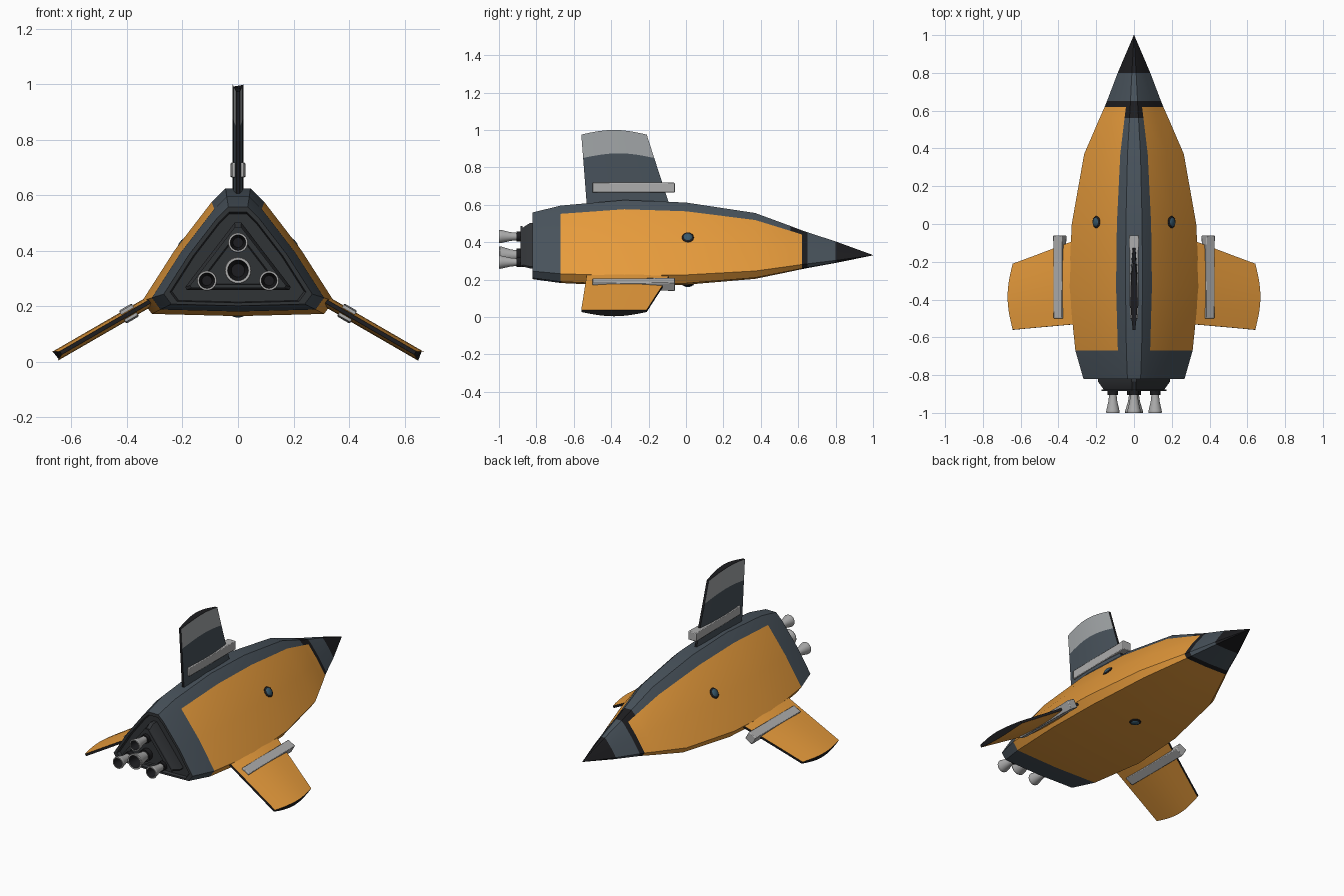
import bpy, bmesh
from math import sin, cos, pi, radians

if "Cube" in bpy.data.objects:
    bpy.data.objects.remove(bpy.data.objects["Cube"])

AXIS_Z = 0.33


def material(name, rgb):
    m = bpy.data.materials.new(name)
    m.diffuse_color = (*rgb, 1)
    m.use_nodes = True
    m.node_tree.nodes["Principled BSDF"].inputs["Base Color"].default_value = m.diffuse_color
    return m


ORANGE = material("orange_paint", (0.80, 0.33, 0.045))
SLATE = material("slate_paint", (0.065, 0.085, 0.105))
BLACK = material("black_trim", (0.012, 0.012, 0.014))
DARK = material("engine_dark", (0.03, 0.033, 0.037))
PALE = material("pale_grey", (0.36, 0.38, 0.39))
METAL = material("metal_grey", (0.42, 0.42, 0.42))
GLASS = material("window_glass", (0.04, 0.10, 0.15))


def loft(name, rings, mats, pick=lambda j, i: 0, caps=(0, 0), angle=28):
    """Skin closed rings of points; pick(ring, side) gives the material slot."""
    bm = bmesh.new()
    rows = [[bm.verts.new(p) for p in ring] for ring in rings]
    n = len(rows[0])
    for j in range(len(rows) - 1):
        for i in range(n):
            k = (i + 1) % n
            f = bm.faces.new((rows[j][i], rows[j][k], rows[j + 1][k], rows[j + 1][i]))
            f.material_index = pick(j, i)
    for row, slot in zip((rows[0], rows[-1]), caps):
        bm.faces.new(row).material_index = slot
    bmesh.ops.recalc_face_normals(bm, faces=bm.faces)
    me = bpy.data.meshes.new(name)
    bm.to_mesh(me)
    bm.free()
    for m in mats:
        me.materials.append(m)
    ob = bpy.data.objects.new(name, me)
    bpy.context.collection.objects.link(ob)
    smooth(ob, angle)
    return ob


def smooth(ob, angle):
    bpy.ops.object.select_all(action='DESELECT')
    ob.select_set(True)
    bpy.context.view_layer.objects.active = ob
    bpy.ops.object.shade_smooth_by_angle(angle=radians(angle))


# Hull: chamfered triangle scaled along the length
half = [(0.31, -0.157), (0.345, -0.11), (0.228, 0.073), (0.095, 0.246), (0.045, 0.295)]
section = [(0, -0.165)] + half + [(-x, z) for x, z in reversed(half)]
stations = [(-0.80, 0.69), (-0.82, 0.71), (-0.82, 0.775), (-0.67, 0.90), (-0.33, 1.0),
            (0.0, 0.955), (0.37, 0.765), (0.56, 0.528), (0.62, 0.45), (0.65, 0.415),
            (0.80, 0.25), (1.0, 0.003)]


def hull_paint(j, i):
    y = (stations[j][0] + stations[j + 1][0]) / 2
    ridge = 4 <= i <= 6
    if j < 2:
        return 3
    if y > 0.8 or 0.62 < y < 0.65 or (ridge and 0.56 < y < 0.62):
        return 2
    if y < -0.67 or y > 0.65 or ridge:
        return 1
    return 0


loft("hull", [[(x * s, y, AXIS_Z + z * s) for x, z in section] for y, s in stations],
     [ORANGE, SLATE, BLACK, DARK], hull_paint, caps=(3, 2))


def radial(angle, shift):
    """Turn (across, y, out) coordinates about the hull axis."""
    a = radians(angle)
    return lambda x, y, r: (x * cos(a) + r * sin(a) + shift[0], y,
                            AXIS_Z - x * sin(a) + r * cos(a) + shift[1])


# Fins with lens section, black edges and a bar clamped across each
N = 8
fin_rows = [(0.26, -0.085, -0.53), (0.52, -0.17, -0.55), (0.645, -0.21, -0.56)]
bar_rows = [(-0.06, 0.027), (-0.13, 0.025), (-0.3, 0.0235), (-0.5, 0.022)]


def fin(label, angle, shift, main, tip):
    place = radial(angle, shift)
    rings = []
    for r, lead, trail in fin_rows:
        side = [(0.007 + 0.012 * sin(pi * k / N), lead + (trail - lead) * k / N,
                 r + 0.025 * sin(pi * k / N)) for k in range(N + 1)]
        rings.append([place(*p) for p in side] +
                     [place(-x, y, q) for x, y, q in reversed(side)])
    loft(label + "_fin", rings, [main, tip, BLACK],
         lambda j, i: 2 if i in (N, 2 * N + 1) else j, caps=(0, 2))
    bar = loft(label + "_fin_bar",
               [[place(w, y, 0.335), place(w, y, 0.388), place(-w, y, 0.388), place(-w, y, 0.335)]
                for y, w in bar_rows], [METAL])
    bev = bar.modifiers.new("soft_edges", 'BEVEL')
    bev.width = 0.004
    bev.segments = 2


fin("top", 0, (0, 0), SLATE, PALE)
fin("right", 120, (0.08, 0.025), ORANGE, ORANGE)
fin("left", -120, (-0.08, 0.025), ORANGE, ORANGE)


# Portholes: one on each side panel and one underneath
def porthole(name, loc, tilt):
    for part, size, mat in (("frame", 0.032, BLACK), ("glass", 0.026, GLASS)):
        bpy.ops.mesh.primitive_uv_sphere_add(segments=20, ring_count=10, radius=1,
                                             location=loc, rotation=(0, radians(tilt), 0))
        ob = bpy.context.object
        ob.name = name + "_" + part
        ob.scale = (size, size, 0.009 if part == "frame" else 0.013)
        ob.data.materials.append(mat)
        smooth(ob, 40)


porthole("right_porthole", (0.199, 0.01, 0.425), 54)
porthole("left_porthole", (-0.199, 0.01, 0.425), -54)
porthole("belly_porthole", (0, 0.01, 0.173), 180)

# Engine block: tapered triangle with a thin end plate
tri = [(-0.185, -0.07), (0.185, -0.07), (0.19, -0.06), (0.012, 0.172), (-0.012, 0.172), (-0.19, -0.06)]
block = [(-0.79, 1.0), (-0.835, 1.0), (-0.875, 0.85), (-0.875, 0.91), (-0.885, 0.91),
         (-0.885, 0.74), (-0.875, 0.70)]
loft("engine_block", [[(x * s, y, AXIS_Z + z * s) for x, z in tri] for y, s in block], [DARK])


# Nozzles: dark collar and hollow flared bell
def nozzle(name, x, z, size):
    prof = [(-0.86, 0.75), (-0.905, 0.75), (-0.905, 0.55), (-0.94, 0.66), (-0.985, 0.95),
            (-0.995, 1.0), (-1.0, 0.96), (-1.0, 0.78), (-0.93, 0.5)]
    rings = [[(x + size * r * cos(2 * pi * k / 24), y, z + size * r * sin(2 * pi * k / 24))
              for k in range(24)] for y, r in prof]
    loft(name, rings, [METAL, BLACK], lambda j, i: 1 if j < 2 or j > 6 else 0, caps=(1, 1))


nozzle("main_nozzle", 0, AXIS_Z, 0.048)
nozzle("top_nozzle", 0, 0.43, 0.036)
for side, sx in (("right", 1), ("left", -1)):
    nozzle(side + "_nozzle", 0.112 * sx, 0.293, 0.036)
